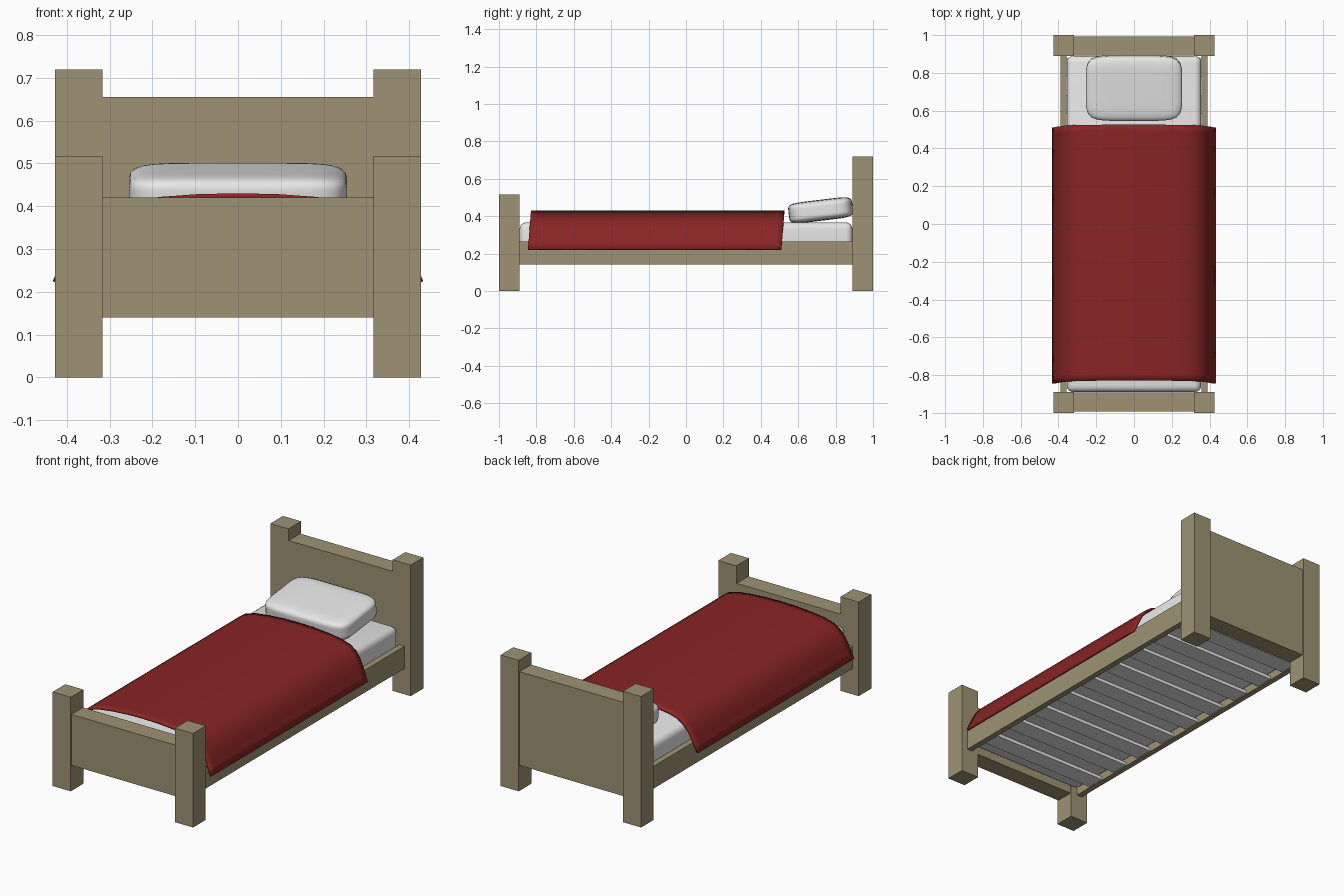
import bpy, bmesh
from mathutils import Matrix

if "Cube" in bpy.data.objects:
    bpy.data.objects.remove(bpy.data.objects["Cube"])


def material(name, r, g, b):
    m = bpy.data.materials.new(name)
    m.use_nodes = True
    m.diffuse_color = (r, g, b, 1)
    m.node_tree.nodes["Principled BSDF"].inputs["Base Color"].default_value = (r, g, b, 1)
    return m


wood = material("wood", 0.34, 0.29, 0.175)
linen = material("white linen", 0.8, 0.8, 0.8)
red = material("red cloth", 0.25, 0.018, 0.018)


def add(name, bm, mat, smooth=False):
    bmesh.ops.recalc_face_normals(bm, faces=bm.faces)
    mesh = bpy.data.meshes.new(name)
    bm.to_mesh(mesh)
    bm.free()
    mesh.materials.append(mat)
    for p in mesh.polygons:
        p.use_smooth = smooth
    ob = bpy.data.objects.new(name, mesh)
    bpy.context.collection.objects.link(ob)
    return ob


def box(name, x, y, z, mat, smooth=False):
    """Box from (min, max) ranges on each axis."""
    bm = bmesh.new()
    bmesh.ops.create_cube(bm, size=1)
    for v in bm.verts:
        v.co = [lo + (c + 0.5) * (hi - lo) for c, (lo, hi) in zip(v.co, (x, y, z))]
    return add(name, bm, mat, smooth)


# Head and foot ends: two posts and a panel each
for end, s, post_top, panel_top in (("head", 1, 0.72, 0.655), ("foot", -1, 0.517, 0.42)):
    for side, t in (("left", 1), ("right", -1)):
        box(f"{end}_post_{side}", sorted((0.317 * t, 0.427 * t)),
            sorted((0.89 * s, s)), (0, post_top), wood)
    box(f"{end}board", (-0.317, 0.317), sorted((0.893 * s, 0.993 * s)), (0.14, panel_top), wood)

# Side rails
for side, t in (("left", 1), ("right", -1)):
    box(f"side_rail_{side}", sorted((0.358 * t, 0.39 * t)), (-0.89, 0.89), (0.142, 0.265), wood)

# Slats under the mattress
for i in range(9):
    y = -0.89 + 1.78 * (0.085 + 0.11 * i)
    box(f"slat_{i + 1}", (-0.358, 0.358), (y - 0.05, y + 0.05), (0.147, 0.165), linen)

# Mattress with rounded edges
mattress = box("mattress", (-0.356, 0.356), (-0.89, 0.89), (0.165, 0.367), linen, True)
bev = mattress.modifiers.new("round", "BEVEL")
bev.width = 0.035
bev.segments = 4

# Pillow: softened block, tilted up towards the headboard
bm = bmesh.new()
bmesh.ops.create_cube(bm, size=2)
bmesh.ops.subdivide_edges(bm, edges=bm.edges[:], cuts=2, use_grid_fill=True)
bmesh.ops.transform(bm, verts=bm.verts,
                    matrix=Matrix.Translation((0, 0.72, 0.432))
                    @ Matrix.Rotation(0.12, 4, "X")
                    @ Matrix.Diagonal((0.255, 0.172, 0.056, 1)))
pillow = add("pillow", bm, linen, True)
pillow.modifiers.new("soft", "SUBSURF").levels = 2

# Blanket: draped cross-section swept along the bed, ends bowed outward at the top
half = [(0.09, 0.4285), (0.18, 0.422), (0.26, 0.412), (0.32, 0.395), (0.355, 0.37),
        (0.383, 0.335), (0.403, 0.295), (0.418, 0.26), (0.433, 0.225)]
section = [(-x, z) for x, z in reversed(half)] + [(0, 0.43)] + half
bm = bmesh.new()
rows = []
for y in (-0.845, -0.81, -0.6, 0, 0.3, 0.475, 0.51):
    rows.append([bm.verts.new((x, y + 0.016 * (z - 0.225) / 0.205, z)) for x, z in section])
for a, b in zip(rows, rows[1:]):
    for i in range(len(section) - 1):
        bm.faces.new((a[i], a[i + 1], b[i + 1], b[i]))
blanket = add("blanket", bm, red, True)
if blanket.data.polygons[len(half)].normal.z < 0:
    blanket.data.flip_normals()
solid = blanket.modifiers.new("cloth", "SOLIDIFY")
solid.thickness = 0.012
solid.offset = -1
